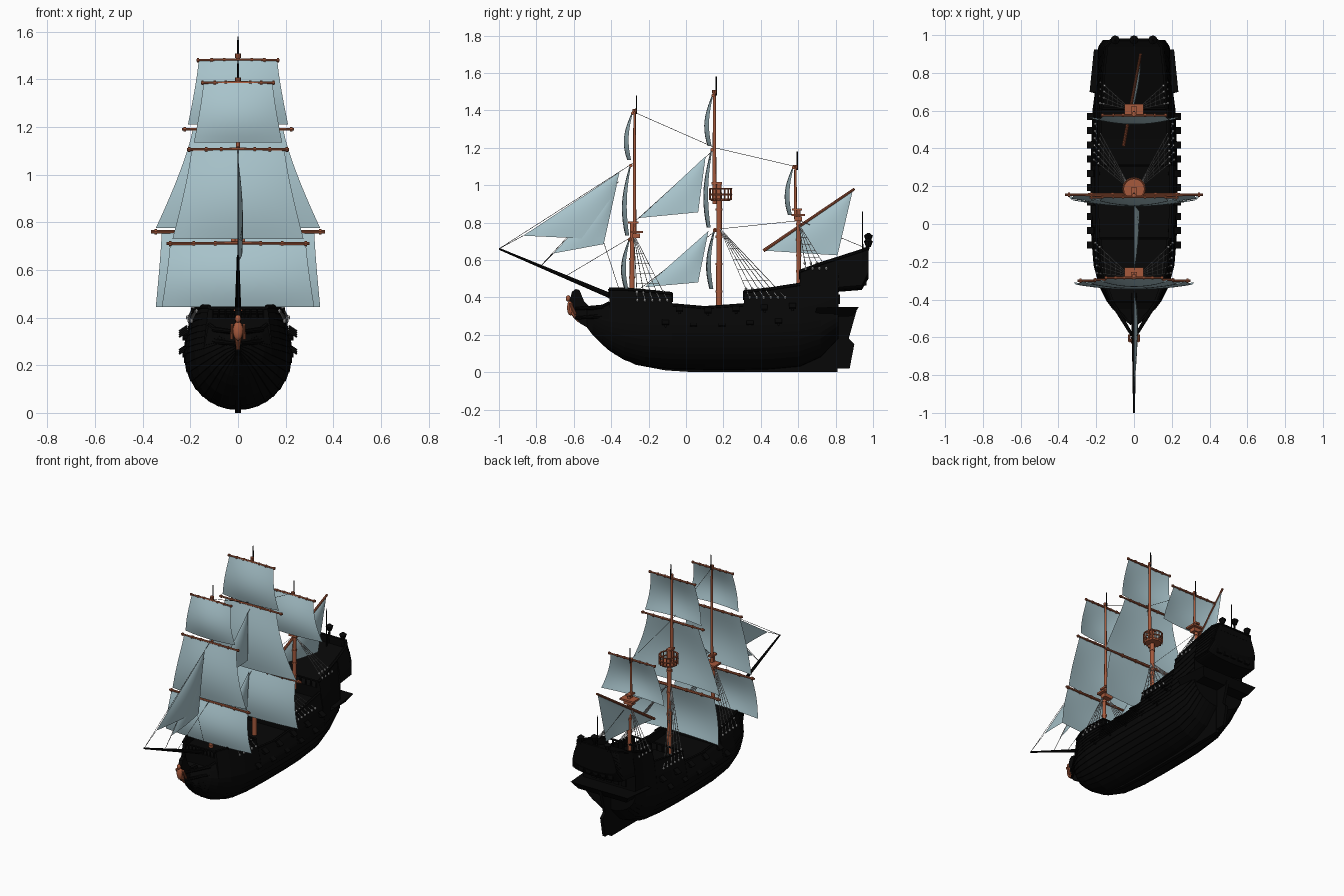
import bpy, bmesh, math
from mathutils import Vector, Matrix

if "Cube" in bpy.data.objects:
    bpy.data.objects.remove(bpy.data.objects["Cube"])

def material(name, c):
    m = bpy.data.materials.new(name)
    m.diffuse_color = (*c, 1)
    m.use_nodes = True
    m.node_tree.nodes["Principled BSDF"].inputs["Base Color"].default_value = m.diffuse_color
    return m

BLACK = material("tarred_wood", (.002, .002, .002))
BROWN = material("spar_wood", (.38, .1, .045))
CLOTH = material("sail_cloth", (.4, .56, .61))
ROPE = material("rope", (.03, .03, .03))
GREY = material("shroud_rope", (.35, .35, .35))

def finish(bm, name, mat, smooth=False):
    bmesh.ops.remove_doubles(bm, verts=bm.verts, dist=1e-5)
    bmesh.ops.recalc_face_normals(bm, faces=bm.faces)
    me = bpy.data.meshes.new(name)
    bm.to_mesh(me)
    bm.free()
    me.materials.append(mat)
    ob = bpy.data.objects.new(name, me)
    bpy.context.collection.objects.link(ob)
    if smooth:
        bpy.context.view_layer.objects.active = ob
        ob.select_set(True)
        bpy.ops.object.shade_smooth_by_angle(angle=math.radians(40))
        ob.select_set(False)

def rod(bm, p, q, r0, r1=None, n=8):
    p, q = Vector(p), Vector(q)
    d = q - p
    m = Matrix.Translation((p + q) / 2) @ d.to_track_quat('Z', 'Y').to_matrix().to_4x4()
    bmesh.ops.create_cone(bm, cap_ends=True, segments=n, radius1=r0,
                          radius2=r0 if r1 is None else r1, depth=d.length, matrix=m)

def box(bm, c, s, tilt=0):
    m = Matrix.Translation(c) @ Matrix.Rotation(tilt, 4, 'Y') @ Matrix.Diagonal((*s, 1))
    bmesh.ops.create_cube(bm, size=1, matrix=m)

def ball(bm, c, s):
    m = Matrix.Translation(c) @ Matrix.Diagonal((*s, 1))
    bmesh.ops.create_uvsphere(bm, u_segments=10, v_segments=7, radius=1, matrix=m)

def plate(bm, pts, w):
    f = bm.faces.new([bm.verts.new((-w, y, z)) for y, z in pts])
    r = bmesh.ops.extrude_face_region(bm, geom=[f])
    bmesh.ops.translate(bm, vec=(2 * w, 0, 0),
                        verts=[v for v in r['geom'] if isinstance(v, bmesh.types.BMVert)])

# Hull stations: y, keel z, widest half-width, its z, top half-width, top z
ST = [(-.53, .24, .012, .3, .012, .34), (-.5, .2, .055, .3, .05, .34),
      (-.45, .15, .11, .28, .095, .35), (-.41, .115, .14, .27, .12, .37),
      (-.41, .115, .14, .27, .12, .445), (-.33, .065, .18, .26, .15, .445),
      (-.22, .03, .21, .25, .175, .435), (-.075, .015, .222, .25, .185, .42),
      (-.075, .015, .222, .25, .195, .36), (.1, .012, .226, .25, .2, .345),
      (.31, .012, .226, .25, .2, .36), (.31, .012, .226, .25, .19, .43),
      (.45, .015, .222, .25, .187, .445), (.61, .03, .215, .26, .182, .47),
      (.61, .03, .215, .26, .175, .54), (.72, .08, .2, .28, .17, .58),
      (.815, .18, .19, .32, .165, .61), (.815, .43, .19, .46, .165, .61),
      (.94, .44, .185, .47, .15, .65), (.975, .5, .16, .54, .12, .665)]

def section(s):
    y, kz, w, zb, tw, tz = s
    line = [(w * math.sin(a * math.pi / 18), zb - (zb - kz) * math.cos(a * math.pi / 18))
            for a in range(10)]
    line += [(w + (tw - w) * (i / 7) ** 1.3, zb + (tz - zb) * i / 7) for i in range(1, 8)]
    pts = [(0, kz)]
    for i, (x, z) in enumerate(line[1:]):          # overlapping strakes
        pts += [(x, z), (x + (.004 if i < 15 else 0), z)]
    inner = max(tw - .014, .002)
    pts += [(inner, tz), (inner, tz - .045), (0, tz - .045)]
    return [(x, y, z) for x, z in pts]

bm = bmesh.new()
for sx in (1, -1):
    rings = [[bm.verts.new((sx * x, y, z)) for x, y, z in section(s)] for s in ST]
    for a, b in zip(rings, rings[1:]):
        for i in range(len(a) - 1):
            bm.faces.new((a[i], a[i + 1], b[i + 1], b[i]))
    bm.faces.new(rings[0])
    bm.faces.new(rings[-1])
finish(bm, "hull_and_decks", BLACK)

# Keel, stem and beakhead knee
bm = bmesh.new()
plate(bm, [(-.61, .43), (-.625, .37), (-.605, .31), (-.565, .26), (-.52, .235), (-.46, .16),
           (-.38, .095), (-.27, .04), (-.11, .01), (.05, 0), (.81, 0), (.81, .3), (.72, .1),
           (.5, .04), (-.2, .06), (-.4, .16), (-.45, .34), (-.51, .345), (-.545, .38),
           (-.57, .44), (-.59, .445)], .012)
for sx in (1, -1):
    for z in (.3, .35):
        rod(bm, (sx * .1, -.44, z), (sx * .01, -.59, z - .01), .012, .008)
finish(bm, "keel_and_beakhead", BLACK)

bm = bmesh.new()
plate(bm, [(.8, .33), (.915, .34), (.87, .18), (.9, .15), (.875, .02), (.805, .02)], .01)
finish(bm, "rudder", BLACK)

# Flared stern shelf and stern windows
bm = bmesh.new()
lo = [(.17, .68, .29), (.18, .89, .3), (-.18, .89, .3), (-.17, .68, .29)]
hi = [(.235, .7, .345), (.212, .925, .35), (-.212, .925, .35), (-.235, .7, .345)]
a, b = [bm.verts.new(p) for p in lo], [bm.verts.new(p) for p in hi]
for f in (a, b, *[(a[i], a[i - 1], b[i - 1], b[i]) for i in range(4)]):
    bm.faces.new(f)
for i in range(-2, 3):
    box(bm, (i * .055, .955, .49), (.035, .02, .05))
    box(bm, (i * .055, .817, .39), (.035, .015, .05))
finish(bm, "stern_galleries", BLACK)

# Rails along the bulwarks
bm = bmesh.new()
for s, t in zip(ST, ST[1:]):
    if t[0] > s[0]:
        for sx in (1, -1):
            rod(bm, (sx * s[4], s[0], s[5]), (sx * t[4], t[0], t[5]), .009, n=6)
for y, w, z in ((-.41, .12, .44), (-.075, .185, .42), (.31, .19, .43), (.61, .175, .54),
                (.975, .12, .665)):
    rod(bm, (-w, y, z), (w, y, z), .007, n=6)
    if y > .9:
        box(bm, (0, y - .005, z - .022), (2 * w, .012, .046))
        continue
    for i in range(-4, 5):
        rod(bm, (i * w / 4.5, y, z), (i * w / 4.5, y, z - .045), .005, n=6)
finish(bm, "rails", BLACK)

# Gun port lids with short barrels
bm = bmesh.new()
for i in range(10):
    y, z = -.11 + i * .0755, (.24, .315)[i % 2] + .012 * abs(i - 3) / 3
    for sx in (1, -1):
        box(bm, (sx * .23, y, z + .015), (.042, .037, .008), sx * .6)
        rod(bm, (sx * .18, y, z - .005), (sx * .232, y, z - .005), .009, .007)
finish(bm, "gun_ports", BLACK)

# Figurehead
bm = bmesh.new()
ball(bm, (0, -.618, .345), (.022, .018, .042))
ball(bm, (0, -.63, .395), (.013, .013, .017))
for sx in (1, -1):
    rod(bm, (sx * .025, -.62, .37), (sx * .026, -.59, .31), .007)
rod(bm, (0, -.612, .33), (0, -.57, .27), .018, .008)
finish(bm, "figurehead", BROWN, True)

# Stern lanterns and flagpole
bm = bmesh.new()
for x, h in ((-.1, 0), (0, .03), (.1, 0)):
    rod(bm, (x, .965, .62), (x, .975, .68 + h), .007)
    rod(bm, (x, .975, .67 + h), (x, .975, .7 + h), .013, .024)
    rod(bm, (x, .975, .7 + h), (x, .975, .715 + h), .024, .005)
rod(bm, (0, .945, .6), (0, .943, .86), .004, .002)
finish(bm, "lanterns_and_flagpole", BLACK)

bm = bmesh.new()
rod(bm, (0, -.36, .39), (0, -1, .66), .015, .005)
finish(bm, "bowsprit", BLACK, True)

# Masts: lower y, lower foot and cap z, upper y, upper foot and top z, radius
bm, poles = bmesh.new(), bmesh.new()
for y, z0, z1, yu, z2, z3, r in ((-.288, .3, .8, -.275, .74, 1.4, .012),
                                 (.177, .28, 1.01, .152, .9, 1.5, .014),
                                 (.602, .45, .87, .585, .82, 1.1, .011)):
    rod(bm, (0, y, z0), (0, y, z1), r * 1.15, r, 10)
    rod(bm, (0, yu, z2), (0, yu, z3), r * .8, r * .55, 10)
    box(bm, (0, (y + yu) / 2, z1), (.03, .055, .012))
    for k in range(1, 5):
        zz = z0 + (z1 - z0) * k / 5
        rod(bm, (0, y, zz), (0, y, zz + .012), r * 1.35, n=10)
    rod(bm, (0, yu, z3 - .01), (0, yu, z3 + .008), .012)
    rod(poles, (0, yu + .01, z3 - .02), (0, yu + .01, z3 + .08), .004, .003)
finish(bm, "masts", BROWN, True)
finish(poles, "mast_poles", BLACK)

# Mast tops and crow's nest
bm = bmesh.new()
for y, z in ((-.265, .75), (.6, .84)):
    box(bm, (0, y, z), (.1, .07, .012))
    box(bm, (0, y, z - .02), (.06, .04, .025))
rod(bm, (0, .185, .915), (0, .185, .928), .05, .058, 20)
for i in range(16):
    p, q = [(.058 * math.cos(k * math.pi / 8), .185 + .058 * math.sin(k * math.pi / 8))
            for k in (i, i + 1)]
    rod(bm, (*p, .92), (*p, .98), .004, n=5)
    for z in (.95, .98):
        rod(bm, (*p, z), (*q, z), .005, n=5)
finish(bm, "mast_tops", BROWN)

# Yards and square sails: mast y, yard z, yard half, foot z, head half, foot half
yards = bmesh.new()
for name, y, z, h, zf, wt, wb in (
        ("fore_course", -.3, .71, .3, .445, .285, .32),
        ("fore_topsail", -.295, 1.105, .215, .73, .195, .275),
        ("fore_topgallant", -.285, 1.385, .155, 1.135, .145, .185),
        ("main_course", .155, .76, .365, .445, .32, .345),
        ("main_topsail", .14, 1.19, .235, .775, .19, .345),
        ("main_topgallant", .145, 1.48, .175, 1.21, .165, .21),
        ("mizzen_topsail", .575, 1.095, .175, .84, .16, .235)):
    r = .005 + .013 * h
    for sx in (1, -1):
        rod(yards, (0, y, z), (sx * h, y, z), r, r * .7)
        for k in (.3, .6, .93):
            rod(yards, (sx * h * k, y, z), (sx * (h * k + .01), y, z), r * 1.25)
    bm = bmesh.new()
    N, M = 14, 10
    def at(i, j):
        u, v = 2 * i / N - 1, j / M
        w = wt + (wb - wt) * v ** 1.25
        d = .022 * math.sin(math.pi * v * .87) + .026 * (1 - u * u) * (.25 + .75 * math.sin(v * 2.3))
        return (u * w, y - d, z + (zf - z) * v)
    g = [[bm.verts.new(at(i, j)) for j in range(M + 1)] for i in range(N + 1)]
    for i in range(N):
        for j in range(M):
            bm.faces.new((g[i][j], g[i + 1][j], g[i + 1][j + 1], g[i][j + 1]))
    finish(bm, name + "_sail", CLOTH, True)
rod(yards, (-.055, .415, .65), (.035, .9, .98), .009, .007)
finish(yards, "yards", BROWN, True)

# Triangular sails: head, tack, clew, sideways belly
for name, head, tack, clew, belly in (
        ("outer_jib", (0, -.355, 1.07), (0, -.87, .73), (.015, -.445, .71), .015),
        ("inner_jib", (0, -.37, 1.0), (0, -.71, .635), (.015, -.44, .685), .015),
        ("upper_staysail", (0, .105, 1.155), (0, -.25, .825), (.03, .065, .855), .012),
        ("lower_staysail", (0, .12, .755), (0, -.22, .455), (.02, .065, .48), .015),
        ("lateen", (.034, .89, .965), (-.054, .42, .65), (.03, .81, .625), .015)):
    H, T, C = Vector(head), Vector(tack), Vector(clew)
    bm, N = bmesh.new(), 10
    def tri(s, t):
        p = H.lerp(T.lerp(C, s), t)
        p.x += belly * 4 * s * (1 - s) * math.sin(math.pi * t * .8)
        return p
    g = [[bm.verts.new(tri(i / N, j / N)) for j in range(N + 1)] for i in range(N + 1)]
    for i in range(N):
        for j in range(N):
            bm.faces.new((g[i][j], g[i + 1][j], g[i + 1][j + 1], g[i][j + 1]))
    finish(bm, name + "_sail", CLOTH, True)

# Stays and sheets, as (y, z) pairs on the centreline
bm = bmesh.new()
for a, b in (((-.265, 1.385), (.155, 1.2)), ((.155, 1.2), (.585, 1.1)), ((-.28, 1.12), (-1, .66)),
             ((-.28, .73), (-.65, .51)), ((.15, 1.19), (-.28, .8)), ((.17, .765), (-.28, .42)),
             ((.17, .765), (.6, .81)), ((.61, .81), (.97, .66)), ((-.87, .73), (-1, .66)),
             ((-.71, .635), (-.78, .565)), ((-.36, 1.02), (-.78, .565)), ((-.445, .71), (-.36, .45))):
    rod(bm, (0, *a), (0, *b), .0013, n=4)
finish(bm, "stays", ROPE)

# Shrouds with ratlines and deadeyes
bm, eyes = bmesh.new(), bmesh.new()
for top, y0, y1, n, zb, w0, w1 in (((.015, -.28, .74), -.26, -.1, 5, .385, .195, .205),
                                   ((.015, .18, .77), .34, .53, 6, .4, .212, .205),
                                   ((.015, .605, .79), .64, .75, 4, .555, .18, .175)):
    for sx in (1, -1):
        T = Vector((sx * top[0], top[1], top[2]))
        feet = [Vector((sx * (w0 + (w1 - w0) * k / (n - 1)), y0 + (y1 - y0) * k / (n - 1), zb))
                for k in range(n)]
        for k, f in enumerate(feet):
            rod(bm, f, T, .002, n=4)
            ball(eyes, f, (.007, .007, .009))
            ball(eyes, f.lerp(T, .12), (.007, .007, .009))
            if k:
                for j in (2.5, 4, 5.5, 7, 8.5):
                    rod(bm, feet[k - 1].lerp(T, j / 10), f.lerp(T, j / 10), .0014, n=4)
finish(bm, "shrouds", GREY)
finish(eyes, "deadeyes", GREY)
